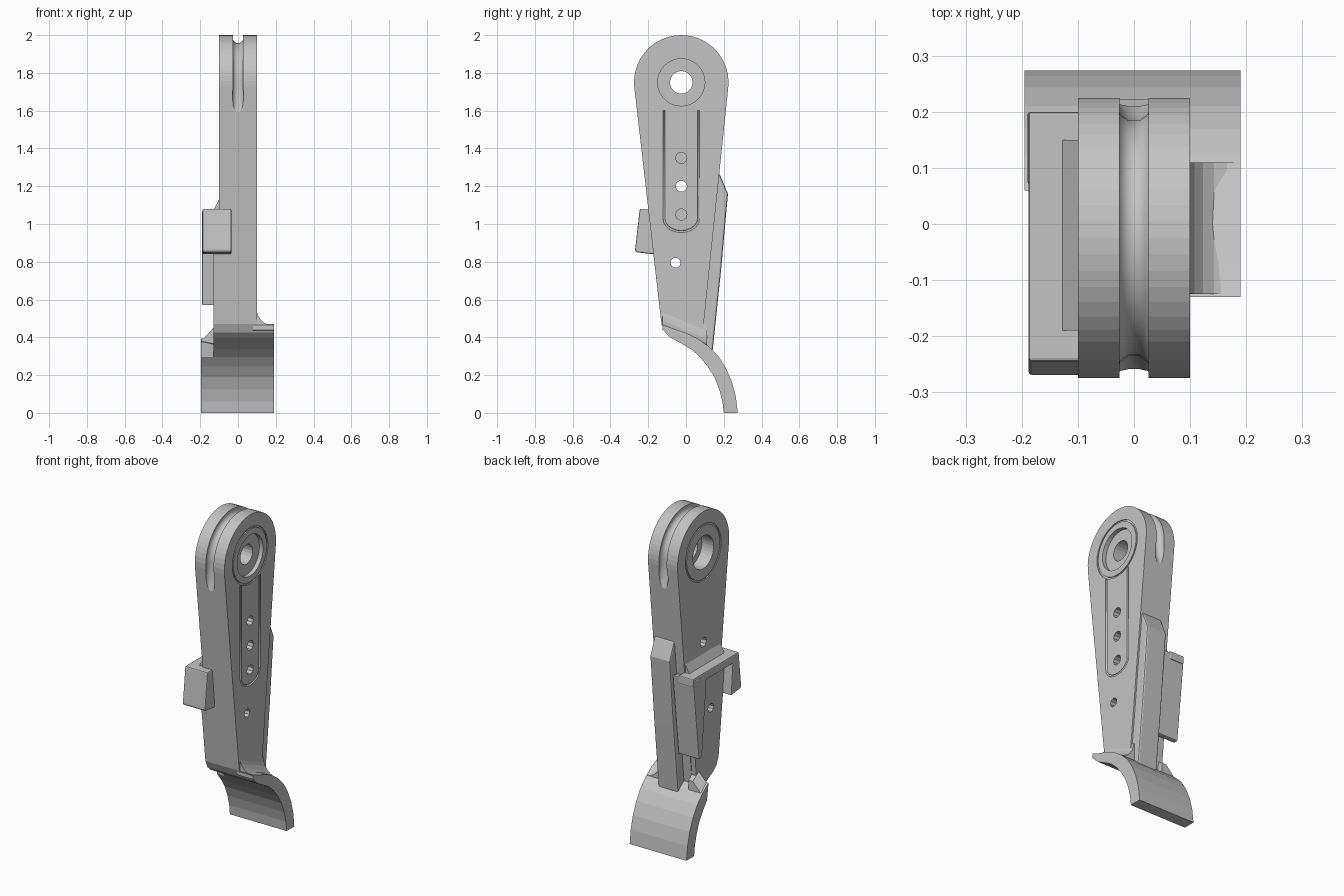
import bpy, bmesh, math
from mathutils import Vector

if "Cube" in bpy.data.objects:
    bpy.data.objects.remove(bpy.data.objects["Cube"])

steel = bpy.data.materials.new("light_grey_metal")
steel.use_nodes = True
steel.diffuse_color = (0.55, 0.55, 0.55, 1)
steel.node_tree.nodes["Principled BSDF"].inputs["Base Color"].default_value = (0.55, 0.55, 0.55, 1)

PIVOT_Y, PIVOT_Z, HEAD_R = -0.025, 1.75, 0.25


def link(name, mesh):
    ob = bpy.data.objects.new(name, mesh)
    bpy.context.scene.collection.objects.link(ob)
    mesh.materials.append(steel)
    return ob


def prism(name, pts, a, b, axis="x", drop=0.0, bevel=0.0):
    """Extrude a (y,z) outline along x, or an (x,z) outline along y."""
    bm = bmesh.new()
    place = (lambda p, t: (t, p[0], p[1])) if axis == "x" else (lambda p, t: (p[0], t, p[1]))
    face = bm.faces.new([bm.verts.new(place(p, a)) for p in pts])
    moved = bmesh.ops.extrude_face_region(bm, geom=[face])["geom"]
    step = Vector((b - a, 0, 0)) if axis == "x" else Vector((0, b - a, -drop))
    bmesh.ops.translate(bm, verts=[v for v in moved if isinstance(v, bmesh.types.BMVert)], vec=step)
    bmesh.ops.recalc_face_normals(bm, faces=bm.faces)
    mesh = bpy.data.meshes.new(name)
    bm.to_mesh(mesh)
    bm.free()
    ob = link(name, mesh)
    if bevel:
        mod = ob.modifiers.new("soft_edges", "BEVEL")
        mod.width, mod.segments = bevel, 2
    return ob


def circle(r, y=PIVOT_Y, z=PIVOT_Z, n=32):
    return [(y + r * math.cos(2 * math.pi * i / n), z + r * math.sin(2 * math.pi * i / n)) for i in range(n)]


def tube(name, pts, radius):
    """Round bar along a path of points."""
    cu = bpy.data.curves.new(name, "CURVE")
    cu.dimensions, cu.bevel_depth, cu.bevel_resolution = "3D", radius, 3
    cu.use_fill_caps = True
    sp = cu.splines.new("POLY")
    sp.points.add(len(pts) - 1)
    for p, co in zip(sp.points, pts):
        p.co = (*co, 1)
    tmp = bpy.data.objects.new(name, cu)
    bpy.context.scene.collection.objects.link(tmp)
    bpy.context.view_layer.update()
    mesh = bpy.data.meshes.new_from_object(tmp.evaluated_get(bpy.context.evaluated_depsgraph_get()))
    bpy.data.objects.remove(tmp)
    bm = bmesh.new()
    bm.from_mesh(mesh)
    bmesh.ops.remove_doubles(bm, verts=bm.verts, dist=0.0001)
    bmesh.ops.recalc_face_normals(bm, faces=bm.faces)
    bm.to_mesh(mesh)
    bm.free()
    return link(name, mesh)


def cut(target, cutter):
    cutter.hide_render = True
    mod = target.modifiers.new("cut", "BOOLEAN")
    mod.operation, mod.solver, mod.object = "DIFFERENCE", "EXACT", cutter
    bpy.context.view_layer.objects.active = target
    bpy.ops.object.modifier_apply(modifier=mod.name)
    bpy.data.objects.remove(cutter)


# Main arm: round head tapering down to the foot
def head_arc(r, n=28):
    return [(PIVOT_Y + r * math.cos(math.radians(-5 + 190 * i / n)),
             PIVOT_Z + r * math.sin(math.radians(-5 + 190 * i / n))) for i in range(n + 1)]


arm = prism("arm", head_arc(HEAD_R) + [(-0.13, 0.47), (-0.1, 0.42), (-0.03, 0.385), (0.08, 0.34)], -0.1, 0.1)

# Rim groove over the head, running out on both edges
ends = [[(0.25, 1.56), (0.222, 1.65)], [(-0.272, 1.65), (-0.298, 1.56)]]
path = ends[0] + head_arc(HEAD_R - 0.012) + ends[1]
cut(arm, tube("rim_groove", [(0, y, z) for y, z in path], 0.03))

# Pivot bore, counterbores and decorative rings
cut(arm, prism("pivot_hole", circle(0.06, n=20), -0.2, 0.2))
cut(arm, prism("left_counterbore", circle(0.125), 0.075, 0.2))
cut(arm, prism("right_counterbore", circle(0.1), -0.2, -0.02))
for side in (-1, 1):
    ring = prism("ring_groove", circle(0.172), side * 0.094, side * 0.12)
    cut(ring, prism("ring_core", circle(0.162), -0.2, 0.2))
    cut(arm, ring)

# U-shaped line groove on the left face
bend = [(PIVOT_Y - 0.092 * math.cos(math.pi * i / 10), 1.03 - 0.07 * math.sin(math.pi * i / 10)) for i in range(11)]
outline = [(bend[0][0], 1.6)] + bend + [(bend[-1][0], 1.6)]
cut(arm, tube("line_groove", [(0.1, y, z) for y, z in outline], 0.006))

# Row of adjustment holes: outer two blind, middle one through
for z, depth in ((1.35, 0.04), (1.2, -0.2), (1.05, 0.04)):
    cut(arm, prism("adjust_hole", circle(0.03, z=z, n=10), depth, 0.2))

# Thicker lower pad on the right face
pad = prism("lower_pad", [(-0.2, 1.08), (0.145, 1.08), (0.08, 0.36), (-0.03, 0.385),
                          (-0.1, 0.42), (-0.13, 0.47)], -0.13, -0.099)
for part in (arm, pad):
    cut(part, prism("lower_hole", circle(0.027, y=-0.055, z=0.795, n=10), -0.3, 0.3))

# Stiffening rib down the back edge
prism("back_rib", [(0.16, 1.27), (0.178, 1.265), (0.222, 1.16), (0.185, 0.75), (0.14, 0.32),
                   (0.07, 0.35), (0.1, 0.75)], -0.045, 0.09, bevel=0.014)

# Clamp wrapping round the right face
prism("clamp_bridge", [(-0.188, 1.03), (-0.188, 1.08), (-0.09, 1.08), (-0.09, 1.03)], -0.24, 0.2,
      axis="y", bevel=0.006)
prism("clamp_slope", [(-0.13, 1.075), (-0.1, 1.13), (-0.09, 1.13), (-0.09, 1.075)], -0.19, 0.15, axis="y")
prism("clamp_front_hook", [(-0.245, 1.08), (-0.27, 0.86), (-0.262, 0.85), (-0.17, 0.84), (-0.19, 1.08)],
      -0.188, -0.035, bevel=0.008)
prism("clamp_back_plate", [(0.2, 1.07), (0.07, 1.05), (0.075, 0.98), (0.115, 0.57), (0.145, 0.57)],
      -0.19, -0.05, bevel=0.005)

# Curved foot
outer = [(-0.13, 0.47), (-0.07, 0.447), (0.0, 0.423), (0.06, 0.395), (0.12, 0.352), (0.17, 0.302),
         (0.21, 0.24), (0.243, 0.165), (0.264, 0.085), (0.274, 0.0)]
inner = [(-0.11, 0.425), (-0.08, 0.397), (-0.02, 0.365), (0.03, 0.335), (0.075, 0.295), (0.115, 0.245),
         (0.15, 0.19), (0.176, 0.125), (0.193, 0.06), (0.2, 0.0)]
foot = prism("foot", outer + inner[::-1], -0.13, 0.19)
foot_edge = prism("foot_right_edge", outer[3:] + inner[:3:-1], -0.195, -0.129)

# Rounded fillet between arm and foot
fillet = [(0.19 - 0.095 * math.sin(math.pi / 2 * i / 6), 0.565 - 0.105 * math.cos(math.pi / 2 * i / 6))
          for i in range(7)]
prism("foot_fillet_left", fillet + [(0.08, 0.565), (0.08, 0.44), (0.19, 0.44)], -0.125, 0.11,
      axis="y", drop=0.1)
prism("foot_fillet_right", [(-0.195, 0.38), (-0.13, 0.45), (-0.1, 0.45), (-0.1, 0.36)], 0.06, 0.12,
      axis="y", drop=0.04)
